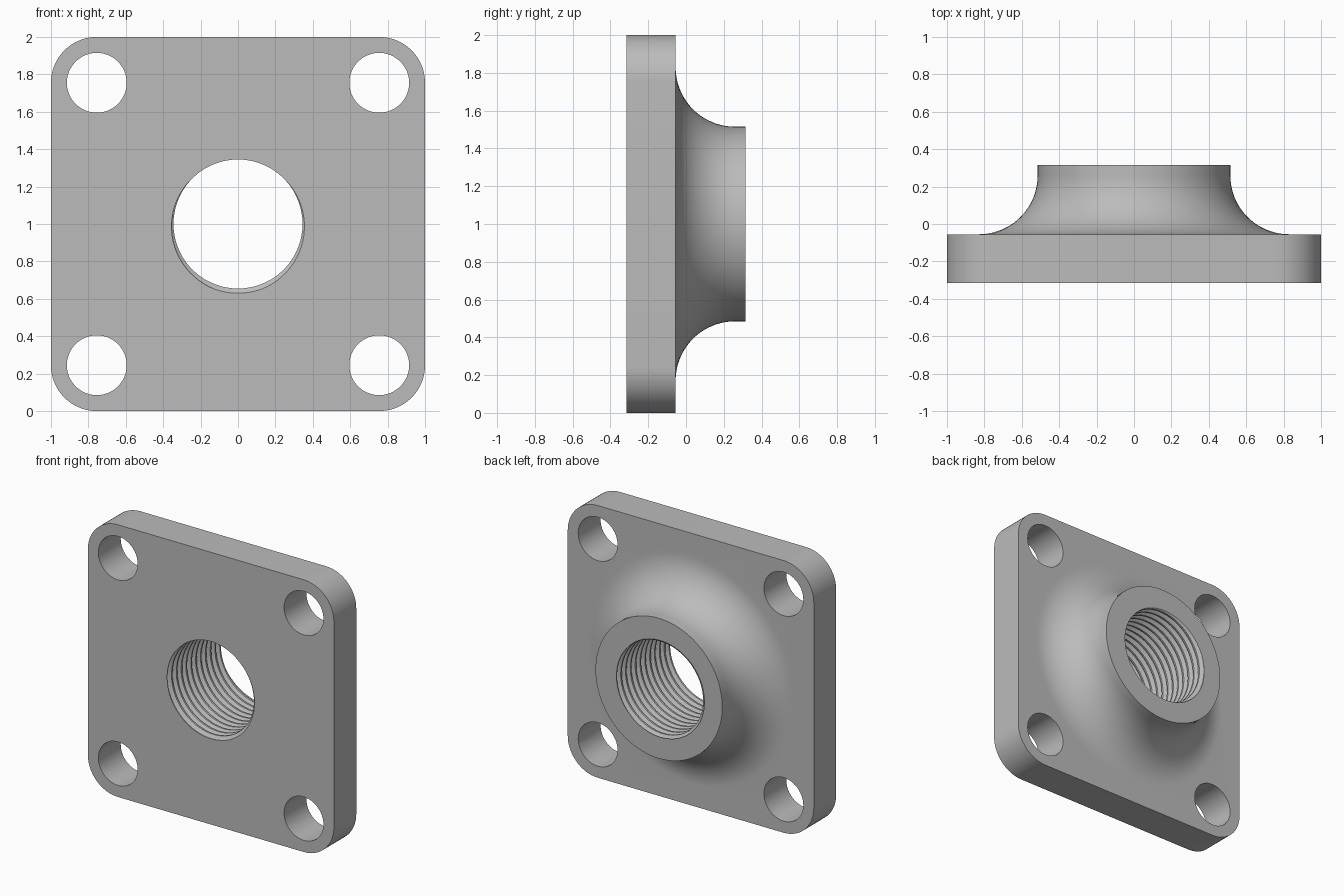
import bpy, bmesh, math
from math import sin, cos, pi, tau

cube = bpy.data.objects.get("Cube")
if cube:
    bpy.data.objects.remove(cube)

FRONT, SEAT, BACK = -0.315, -0.055, 0.315   # depth of plate front, plate back, boss end
MID = 1.0                                   # height of the central axis

steel = bpy.data.materials.new("plain grey")
steel.use_nodes = True
GREY = (0.5, 0.5, 0.5, 1)
steel.diffuse_color = GREY
steel.node_tree.nodes["Principled BSDF"].inputs["Base Color"].default_value = GREY


def make_object(name, bm):
    bmesh.ops.recalc_face_normals(bm, faces=bm.faces)
    mesh = bpy.data.meshes.new(name)
    bm.to_mesh(mesh)
    bm.free()
    mesh.materials.append(steel)
    obj = bpy.data.objects.new(name, mesh)
    bpy.context.collection.objects.link(obj)
    return obj


def prism(name, outline, y0, y1):
    """Extrude an x-z outline along y."""
    bm = bmesh.new()
    a, b = [[bm.verts.new((x, y, z)) for x, z in outline] for y in (y0, y1)]
    for i in range(len(a)):
        bm.faces.new((a[i - 1], a[i], b[i], b[i - 1]))
    bm.faces.new(a)
    bm.faces.new(b)
    return make_object(name, bm)


def lathe(name, profile, n):
    """Revolve (radius, y) points about the central axis and cap both ends."""
    bm = bmesh.new()
    rings = [[bm.verts.new((r * sin(tau * i / n), y, MID + r * cos(tau * i / n)))
              for i in range(n)] for r, y in profile]
    for a, b in zip(rings, rings[1:]):
        for i in range(n):
            bm.faces.new((a[i - 1], a[i], b[i], b[i - 1]))
    bm.faces.new(rings[0])
    bm.faces.new(rings[-1])
    return make_object(name, bm)


def thread_cutter(name, pitch, crest, root, n=72):
    """Helical thread solid that reaches past both faces."""
    # (share of pitch, radius): flat root, flank, flat crest, flank
    shape = [(0.0, root), (0.12, root), (0.44, crest), (0.68, crest)]
    k = len(shape)
    turns = math.ceil((BACK - FRONT) / pitch) + 4
    start = FRONT - 2.56 * pitch
    bm = bmesh.new()
    cols = []
    for i in range(n):
        a = tau * i / n
        col = []
        for row in range(turns * k + 1):
            share, r = shape[row % k]
            y = start + pitch * (row // k + share + i / n)
            col.append(bm.verts.new((r * sin(a), y, MID + r * cos(a))))
        cols.append(col)
    rows = len(cols[0])
    for i in range(n - 1):
        for j in range(rows - 1):
            bm.faces.new((cols[i][j], cols[i + 1][j], cols[i + 1][j + 1], cols[i][j + 1]))
    # the seam joins each turn to the next one
    first, last = cols[0], cols[-1]
    for j in range(rows - 1 - k):
        bm.faces.new((last[j], first[j + k], first[j + k + 1], last[j + 1]))
    # fan caps follow the spiral ends
    low = [c[0] for c in cols] + first[k:0:-1]
    high = [c[-1] for c in cols] + last[-2:-2 - k:-1]
    for loop, y in ((low, start - pitch), (high, start + pitch * (turns + 2))):
        tip = bm.verts.new((0, y, MID))
        for i in range(len(loop)):
            bm.faces.new((loop[i - 1], loop[i], tip))
    return make_object(name, bm)


# square plate with rounded corners
HOLE, CORNER = 0.755, 0.245
outline = []
for q, (sx, sz) in enumerate(((1, 1), (-1, 1), (-1, -1), (1, -1))):
    for s in range(17):
        a = (q + s / 16) * pi / 2
        outline.append((sx * HOLE + CORNER * cos(a), MID + sz * HOLE + CORNER * sin(a)))
flange = prism("threaded_flange", outline, FRONT, SEAT)

# flared boss with a concave fillet onto the plate
BOSS, FILLET = 0.515, 0.315
profile = [(BOSS + FILLET, SEAT - 0.05)]
for s in range(21):
    a = s / 20 * pi / 2
    profile.append((BOSS + FILLET * (1 - sin(a)), SEAT + FILLET * (1 - cos(a))))
profile.append((BOSS, BACK))
boss = lathe("boss", profile, 96)

# corner bolt holes and the threaded bore
cutters = []
for sx in (-1, 1):
    for sz in (-1, 1):
        circle = [(sx * HOLE + 0.16 * cos(tau * i / 48), MID + sz * HOLE + 0.16 * sin(tau * i / 48))
                  for i in range(48)]
        cutters.append(prism("bolt_hole_cutter", circle, FRONT - 0.1, SEAT + 0.1))
cutters.append(thread_cutter("thread_cutter", 0.056, 0.345, 0.37))

# combine the solids, then drop the helpers
bpy.ops.object.select_all(action='DESELECT')
bpy.context.view_layer.objects.active = flange
flange.select_set(True)
for helper, operation in [(boss, 'UNION')] + [(c, 'DIFFERENCE') for c in cutters]:
    helper.hide_render = True
    mod = flange.modifiers.new(operation.title(), 'BOOLEAN')
    mod.operation, mod.object, mod.solver = operation, helper, 'EXACT'
    bpy.ops.object.modifier_apply(modifier=mod.name)
    bpy.data.objects.remove(helper)

bpy.ops.object.shade_smooth_by_angle(angle=math.radians(25))
